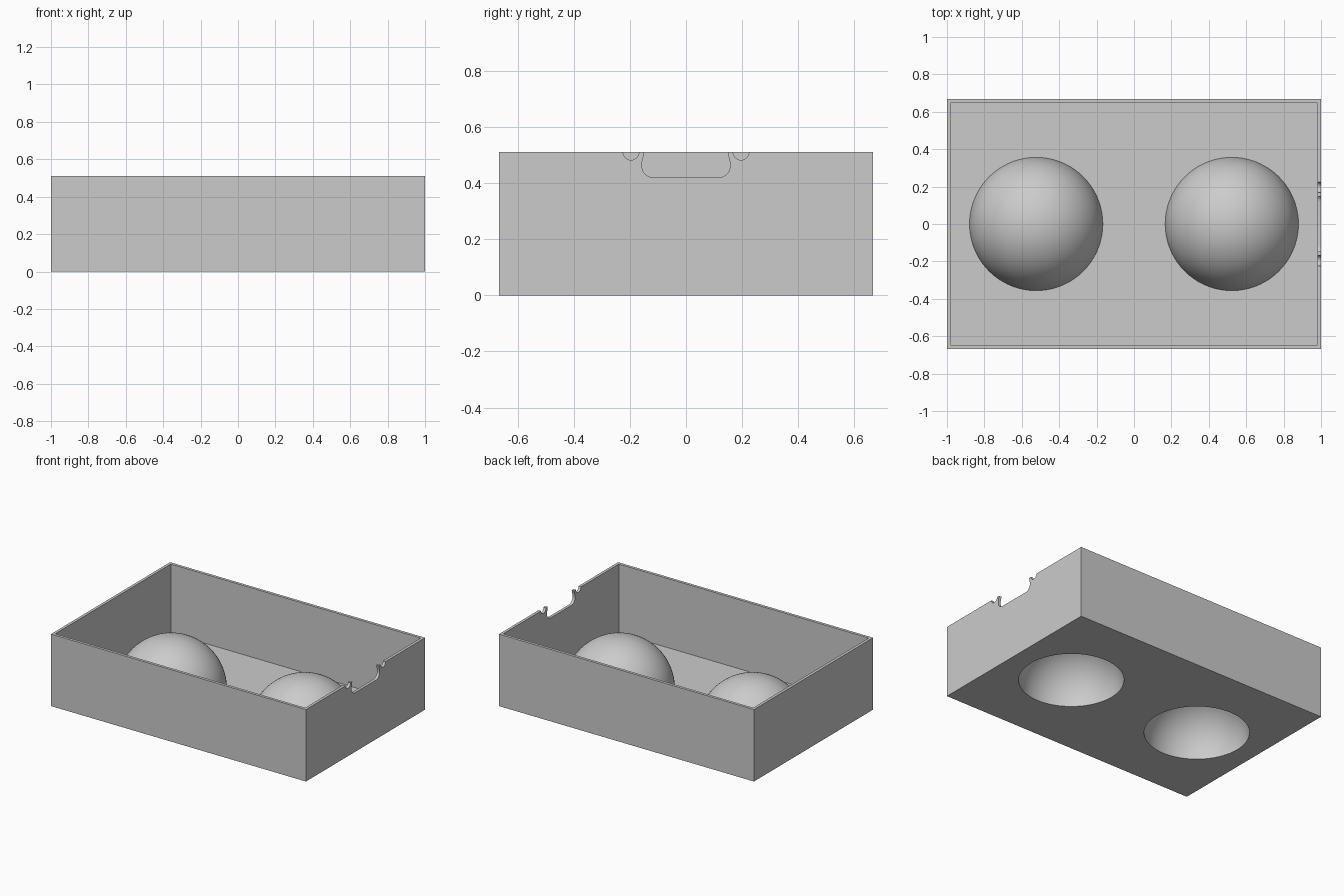
import bpy, bmesh
from math import sin, cos, pi, radians

cube = bpy.data.objects.get("Cube")
if cube:
    bpy.data.objects.remove(cube, do_unlink=True)

W, D, H, T = 2.0, 1.334, 0.51, 0.02      # tray width, depth, height, wall
DOME_X, DOME_R = 0.523, 0.357

grey = bpy.data.materials.new("plain_grey")
grey.use_nodes = True
colour = (0.6, 0.6, 0.6, 1)
grey.diffuse_color = colour
grey.node_tree.nodes["Principled BSDF"].inputs["Base Color"].default_value = colour


def finish(bm, name):
    bmesh.ops.recalc_face_normals(bm, faces=bm.faces)
    mesh = bpy.data.meshes.new(name)
    bm.to_mesh(mesh)
    bm.free()
    mesh.materials.append(grey)
    obj = bpy.data.objects.new(name, mesh)
    bpy.context.collection.objects.link(obj)
    return obj


def box(name, size, z0):
    bm = bmesh.new()
    bmesh.ops.create_cube(bm, size=1)
    for v in bm.verts:
        v.co = (v.co.x * size[0], v.co.y * size[1], z0 + (v.co.z + 0.5) * size[2])
    return finish(bm, name)


def dome(name, x, radius, base, rings=28, segments=72):
    """Solid half ball turned around z, with a flat base."""
    bm = bmesh.new()
    profile = [(0, base), (radius, base)]
    profile += [(radius * cos(i * pi / 2 / rings), radius * sin(i * pi / 2 / rings))
                for i in range(1, rings)] + [(0, radius)]
    verts = [bm.verts.new((r, 0, z)) for r, z in profile]
    edges = [bm.edges.new(pair) for pair in zip(verts, verts[1:])]
    bmesh.ops.spin(bm, geom=verts + edges, cent=(0, 0, 0), axis=(0, 0, 1),
                   angle=2 * pi, steps=segments)
    bmesh.ops.remove_doubles(bm, verts=bm.verts, dist=1e-5)
    bmesh.ops.translate(bm, verts=bm.verts, vec=(x, 0, 0))
    return finish(bm, name)


def wall_cutter(name, outline):
    """Outline in y and z, pushed through the left end wall."""
    bm = bmesh.new()
    face = bm.faces.new([bm.verts.new((W / 2 - 0.05, y, z)) for y, z in outline])
    out = bmesh.ops.extrude_face_region(bm, geom=[face])
    moved = [g for g in out["geom"] if isinstance(g, bmesh.types.BMVert)]
    bmesh.ops.translate(bm, verts=moved, vec=(0.1, 0, 0))
    return finish(bm, name)


def combine(target, tool, operation):
    tool.hide_render = True
    mod = target.modifiers.new(operation.lower(), 'BOOLEAN')
    mod.operation, mod.solver, mod.object = operation, 'EXACT', tool
    bpy.context.view_layer.objects.active = target
    bpy.ops.object.modifier_apply(modifier=mod.name)
    bpy.data.objects.remove(tool, do_unlink=True)


# Open tray
tray = box("tray", (W, D, H), 0)
combine(tray, box("cavity", (W - 2 * T, D - 2 * T, H), T), 'DIFFERENCE')

# Two hollow domes rising from the floor
for side in (-1, 1):
    combine(tray, dome("dome", side * DOME_X, DOME_R, T / 2), 'UNION')
    combine(tray, dome("dome_hollow", side * DOME_X, DOME_R - T, -0.1), 'DIFFERENCE')

# Finger notch with rounded lower corners
corner = [radians(a) for a in range(0, 91, 15)]
half = [(0.145, H + 0.05), (0.146, H + 0.01), (0.152, 0.494), (0.156, 0.478)]
half += [(0.117 + 0.04 * cos(a), 0.46 - 0.04 * sin(a)) for a in corner]
outline = half + [(-y, z) for y, z in reversed(half)]
combine(tray, wall_cutter("notch", outline), 'DIFFERENCE')

# Small round notches on either side of it
for side in (-1, 1):
    ring = [(side * 0.196 + 0.028 * cos((i + 0.5) * pi / 12),
             H + 0.028 * sin((i + 0.5) * pi / 12)) for i in range(24)]
    combine(tray, wall_cutter("round_notch", ring), 'DIFFERENCE')

# Smooth domes, crisp box edges
bpy.ops.object.select_all(action='DESELECT')
tray.select_set(True)
bpy.context.view_layer.objects.active = tray
bpy.ops.object.shade_smooth_by_angle(angle=radians(30))
